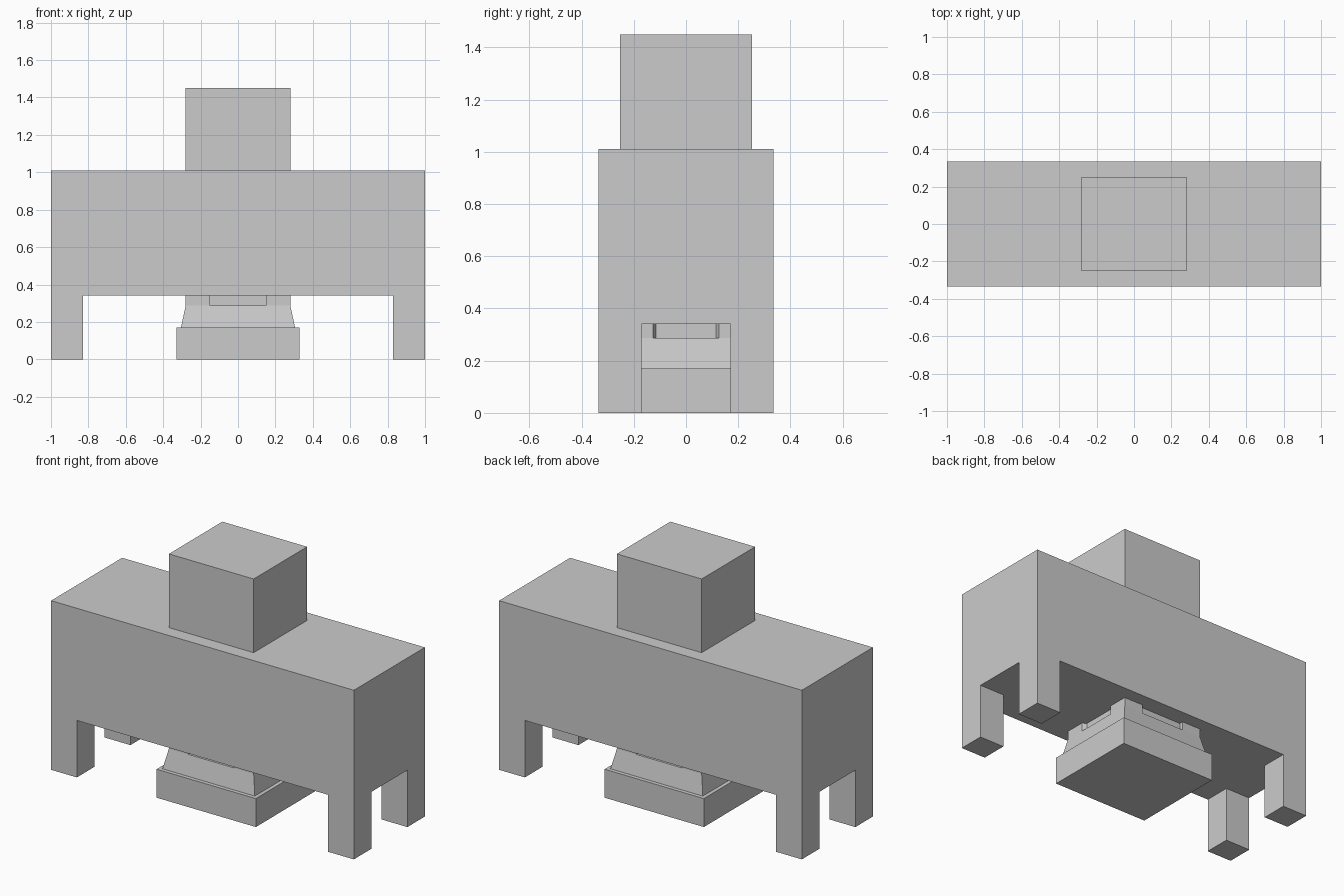
import bpy, bmesh

if "Cube" in bpy.data.objects:
    bpy.data.objects.remove(bpy.data.objects["Cube"])


def finish(name, bm):
    bmesh.ops.recalc_face_normals(bm, faces=bm.faces)
    mesh = bpy.data.meshes.new(name)
    bm.to_mesh(mesh)
    bm.free()
    obj = bpy.data.objects.new(name, mesh)
    bpy.context.collection.objects.link(obj)
    return obj


def loft(name, sections):
    """Closed solid through (outline, z) sections with equal point counts."""
    bm = bmesh.new()
    rings = [[bm.verts.new((x, y, z)) for x, y in pts] for pts, z in sections]
    n = len(rings[0])
    for a, b in zip(rings, rings[1:]):
        for i in range(n):
            j = (i + 1) % n
            bm.faces.new((a[i], a[j], b[j], b[i]))
    bm.faces.new(rings[0][::-1])
    bm.faces.new(rings[-1])
    return finish(name, bm)


def rect(x, y):
    return [(-x, -y), (x, -y), (x, y), (-x, y)]


def shift_z(bm, faces, dz):
    """Extrude faces vertically, removing the originals."""
    out = bmesh.ops.extrude_face_region(bm, geom=faces)
    verts = [v for v in out["geom"] if isinstance(v, bmesh.types.BMVert)]
    bmesh.ops.translate(bm, verts=verts, vec=(0, 0, dz))


# Housing: grid floor, corners extruded down as four legs, the rest lifted
xs, ys = (-1, -0.83, 0.83, 1), (-0.335, -0.17, 0.17, 0.335)
bm = bmesh.new()
low = [[bm.verts.new((x, y, 0.34)) for y in ys] for x in xs]
cells = {(i, j): bm.faces.new((low[i][j], low[i + 1][j], low[i + 1][j + 1], low[i][j + 1]))
         for i in range(3) for j in range(3)}
corners = [cells[i, j] for i in (0, 2) for j in (0, 2)]
top = [[bm.verts.new((x, y, 1.01)) for y in (ys[0], ys[-1])] for x in (xs[0], xs[-1])]
t00, t01, t10, t11 = top[0][0], top[0][1], top[1][0], top[1][1]
bm.faces.new((t00, t10, t11, t01))
bm.faces.new([low[i][0] for i in range(4)] + [t10, t00])
bm.faces.new([low[i][3] for i in range(4)] + [t11, t01])
bm.faces.new([low[0][j] for j in range(4)] + [t01, t00])
bm.faces.new([low[3][j] for j in range(4)] + [t11, t10])
bmesh.ops.recalc_face_normals(bm, faces=bm.faces)
for face in corners:
    out = bmesh.ops.extrude_discrete_faces(bm, faces=[face])
    bmesh.ops.translate(bm, verts=out["faces"][0].verts, vec=(0, 0, -0.34))
bmesh.ops.remove_doubles(bm, verts=bm.verts, dist=0.0001)
bmesh.ops.dissolve_limit(bm, angle_limit=0.01, verts=bm.verts, edges=bm.edges)
finish("housing_with_legs", bm)

# Upper block
loft("upper_block", [(rect(0.28, 0.252), 1.01), (rect(0.28, 0.252), 1.45)])

# Foot plate and tapered neck
loft("foot_plate", [(rect(0.328, 0.30), 0), (rect(0.328, 0.30), 0.17)])
loft("tapered_neck", [(rect(0.305, 0.277), 0.17), (rect(0.28, 0.252), 0.287)])

# Neck collar: corner posts with a shallow recess on each side
X, Y, D = 0.28, 0.252, 0.025
half = [(-X, -Y), (-0.15, -Y), (-0.15, D - Y), (0.15, D - Y), (0.15, -Y), (X, -Y),
        (X, -0.127), (X - D, -0.115), (X - D, 0.115), (X, 0.127)]
outline = half + [(-x, -y) for x, y in half]
loft("notched_collar", [(outline, 0.287), (outline, 0.345)])
